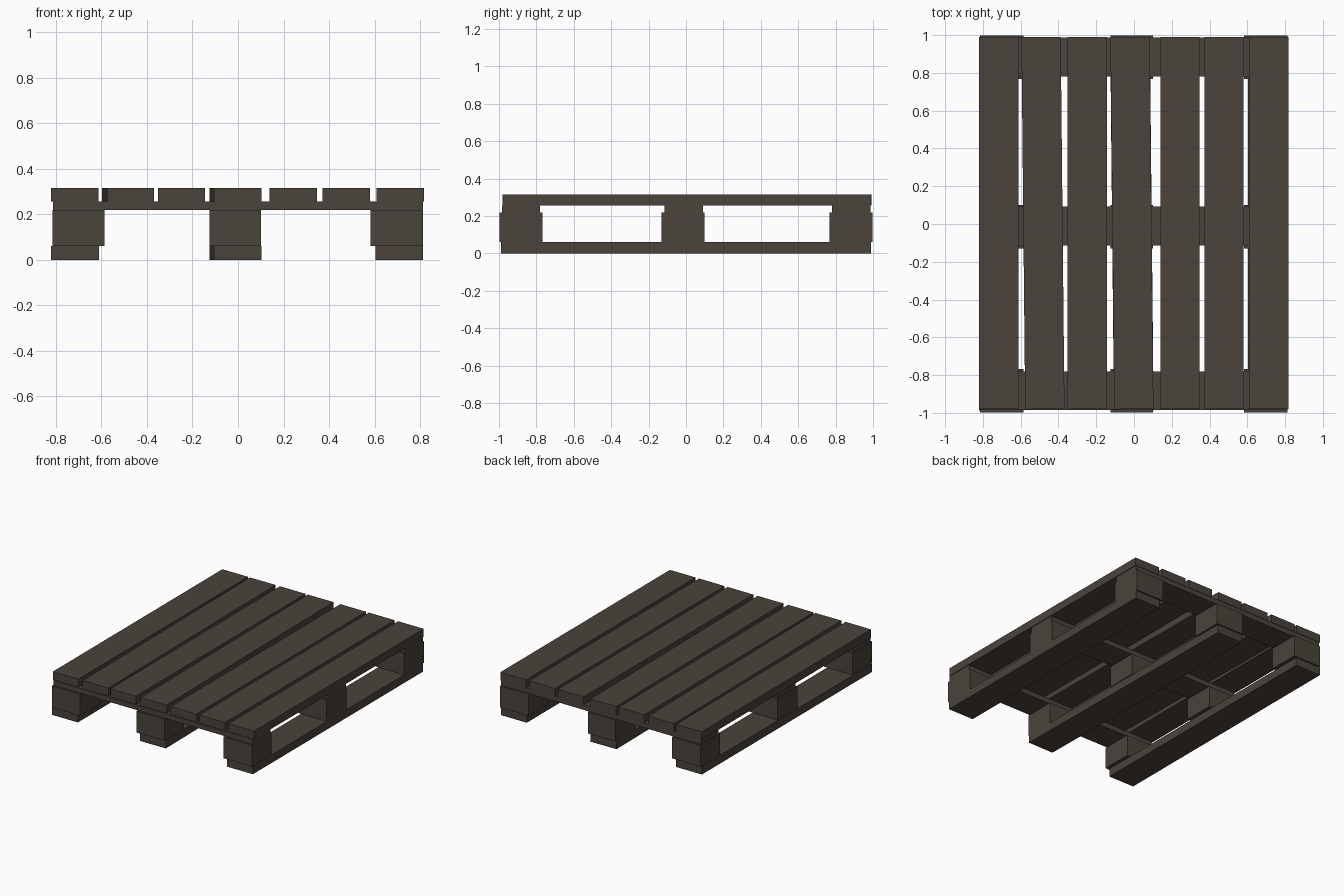
import bpy, math

if "Cube" in bpy.data.objects:
    bpy.data.objects.remove(bpy.data.objects["Cube"])

wood = bpy.data.materials.new("dark weathered wood")
wood.diffuse_color = (0.068, 0.056, 0.044, 1)
wood.use_nodes = True
wood.node_tree.nodes["Principled BSDF"].inputs["Base Color"].default_value = wood.diffuse_color


def box(name, x0, x1, y0, y1, z0, z1, turn=0.0):
    """Box between the given limits, turned about its own upright axis."""
    bpy.ops.mesh.primitive_cube_add(
        size=1, location=((x0 + x1) / 2, (y0 + y1) / 2, (z0 + z1) / 2))
    ob = bpy.context.object
    ob.name = name
    ob.scale = (x1 - x0, y1 - y0, z1 - z0)
    ob.rotation_euler.z = turn
    ob.data.materials.append(wood)
    return ob


SKEW = math.atan(0.02 / 1.97)   # two top boards and one runner sit crooked

# Top deck boards: centre x, turn
deck = [(-0.716, 0), (-0.482, SKEW), (-0.248, 0), (-0.011, SKEW),
        (0.243, 0), (0.476, 0), (0.713, 0)]
for i, (x, turn) in enumerate(deck):
    box(f"deck_board_{i + 1}", x - 0.104, x + 0.104, -0.98, 0.99, 0.255, 0.315, turn)

# Cross boards under the deck
for name, y0, y1 in (("front", -0.985, -0.78), ("middle", -0.115, 0.092),
                     ("back", 0.78, 0.987)):
    box(f"{name}_cross_board", -0.812, 0.812, y0, y1, 0.218, 0.255)

# Spacer blocks
for col, x0, x1 in (("left", -0.815, -0.585), ("centre", -0.125, 0.1),
                    ("right", 0.582, 0.812)):
    for row, y0, y1 in (("front", -0.998, -0.768), ("middle", -0.13, 0.1),
                        ("back", 0.768, 0.998)):
        box(f"{col}_{row}_block", x0, x1, y0, y1, 0.06, 0.218)

# Bottom runners
for name, x, turn in (("left", -0.716, 0), ("centre", -0.011, SKEW), ("right", 0.708, 0)):
    box(f"{name}_runner", x - 0.105, x + 0.105, -0.988, 0.988, 0, 0.06, turn)
